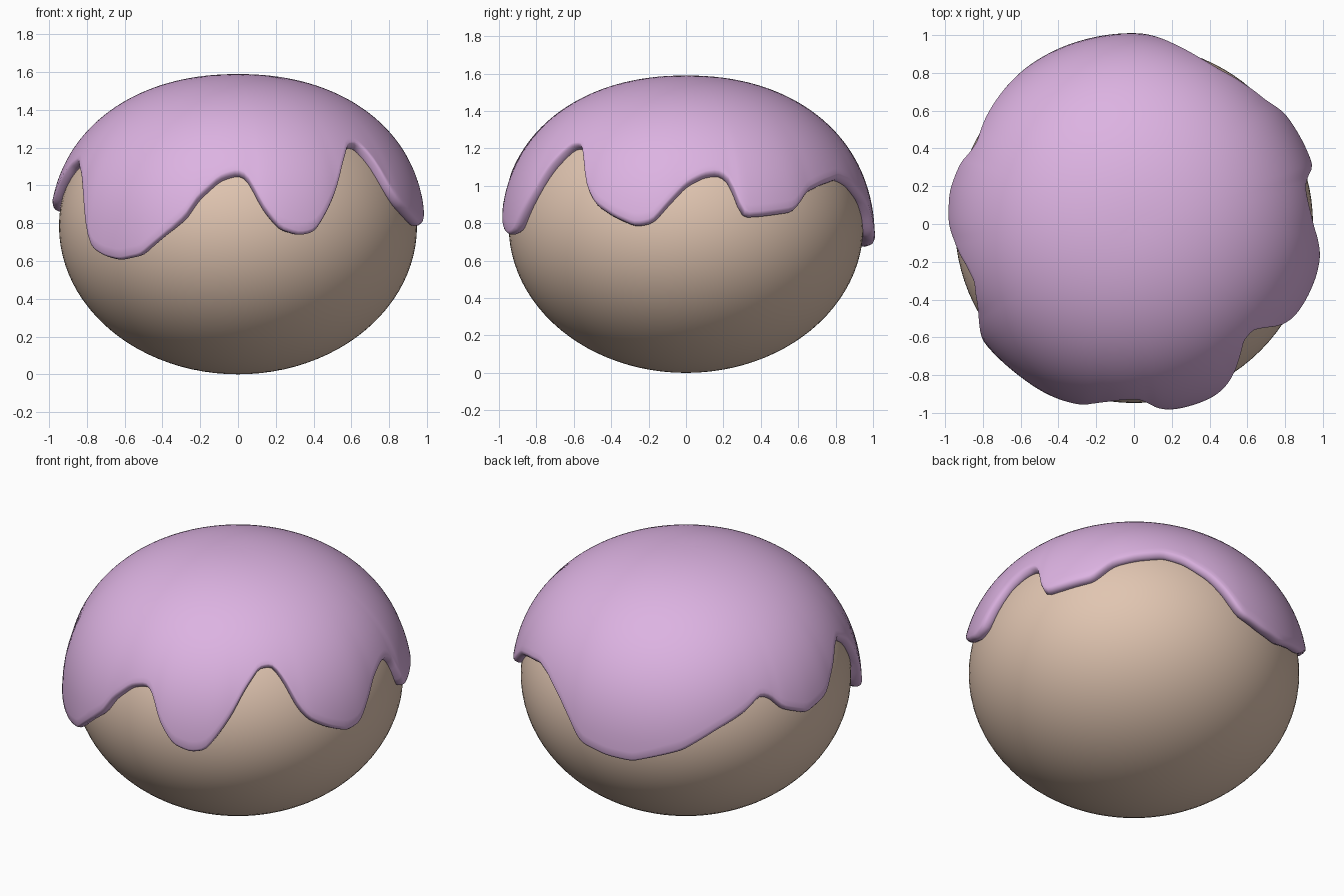
import bpy, bmesh
from math import sin, cos, pi, acos, radians

if "Cube" in bpy.data.objects:
    bpy.data.objects.remove(bpy.data.objects["Cube"])

ZC = 0.785           # height of the widest level
BODY = (0.948, 0.785, 2.0)    # radius, half height, roundness
COAT = (0.985, 0.805, 2.15)

# Hem of the coating: (azimuth in degrees, height)
HEM = [(-160, 1.15), (-152, 1.07), (-146, 0.92), (-141, 0.69), (-135, 0.64), (-129, 0.62),
       (-121, 0.645), (-114, 0.74), (-106, 0.86), (-103, 0.95), (-96, 1.06), (-90, 1.09),
       (-87, 1.07), (-82, 0.9), (-77, 0.79), (-71, 0.755), (-66, 0.775), (-62, 0.87),
       (-57, 1.0), (-53, 1.12), (-47, 1.23), (-41, 1.235), (-37, 1.14), (-34, 1.02),
       (-30, 0.93), (-23, 0.86), (-16, 0.81), (-10.5, 0.825), (-6, 0.92), (0, 1.03),
       (6, 1.08), (11, 1.09), (15, 1.05), (16.5, 0.93), (18, 0.86), (24, 0.865),
       (36, 0.89), (43, 1.0), (51, 1.04), (61, 1.07), (68, 1.04), (77, 0.95),
       (82, 0.87), (88, 0.74), (98, 0.7), (107, 0.69), (123, 0.78), (135, 0.9),
       (146, 0.99), (152, 1.06), (156, 1.04), (160, 0.96), (170, 0.89), (180, 0.93),
       (187, 1.03), (194, 1.12), (200, 1.15)]


def hem_height(deg):
    for (a, za), (b, zb) in zip(HEM, HEM[1:]):
        if a <= deg <= b:
            return za + (zb - za) * (deg - a) / (b - a)
    return HEM[0][1]


def shell(shape, t):
    """Radius and height at polar parameter t (0 = top, pi/2 = widest)."""
    r, h, n = shape
    c = cos(t)
    hh = h * abs(c) ** (2 / n) * (1 if c >= 0 else -1)
    return r * sin(t) ** (2 / n), ZC + hh


def hem_param(z):
    k = (z - ZC) / COAT[1]
    c = abs(k) ** (COAT[2] / 2) * (1 if k >= 0 else -1)
    return acos(c)


def finish(bm, name, color):
    bmesh.ops.recalc_face_normals(bm, faces=bm.faces)
    for f in bm.faces:
        f.smooth = True
    me = bpy.data.meshes.new(name)
    bm.to_mesh(me)
    bm.free()
    ob = bpy.data.objects.new(name, me)
    bpy.context.collection.objects.link(ob)
    mat = bpy.data.materials.new(name)
    mat.diffuse_color = color
    mat.use_nodes = True
    mat.node_tree.nodes["Principled BSDF"].inputs["Base Color"].default_value = mat.diffuse_color
    me.materials.append(mat)
    return ob


# Rounded body
bm = bmesh.new()
bmesh.ops.create_uvsphere(bm, u_segments=96, v_segments=48, radius=1)
for v in bm.verts:
    v.co = (v.co.x * BODY[0], v.co.y * BODY[0], ZC + v.co.z * BODY[1])
finish(bm, "body", (0.75, 0.56, 0.44, 1))

# Dripping coating: rings from the pole to the hem, then rolled in to the body
N, RINGS, ROLL = 240, 36, 6
rings = [(i / RINGS, 0.0) for i in range(1, RINGS + 1)]
rings += [(1 + 0.018 * sin(j / ROLL * pi), 1.15 * (1 - cos(j / ROLL * pi)) / 2)
          for j in range(1, ROLL + 1)]
bm = bmesh.new()
top = bm.verts.new((0, 0, ZC + COAT[1]))
columns = []
for i in range(N):
    deg = -160 + 360 * i / N
    a = radians(deg)
    # light smoothing of the hem outline
    zh = sum(w * hem_height(-160 + (deg + d + 160) % 360)
             for d, w in ((-1.5, 0.25), (0, 0.5), (1.5, 0.25)))
    th = hem_param(zh)
    swell = 0.035 * min(1, max(0, (1.0 - zh) / 0.35))
    col = []
    for s, k in rings:
        ro, zo = shell(COAT, th * s)
        rb, zb = shell(BODY, th * s)
        ro += swell * min(1, s) ** 5
        r, z = ro + (rb - ro) * k, zo + (zb - zo) * k
        col.append(bm.verts.new((r * cos(a), r * sin(a), z)))
    columns.append(col)
for i in range(N):
    p, q = columns[i], columns[(i + 1) % N]
    bm.faces.new((top, p[0], q[0]))
    for j in range(len(rings) - 1):
        bm.faces.new((p[j], p[j + 1], q[j + 1], q[j]))
finish(bm, "dripping_coating", (0.72, 0.45, 0.76, 1))
